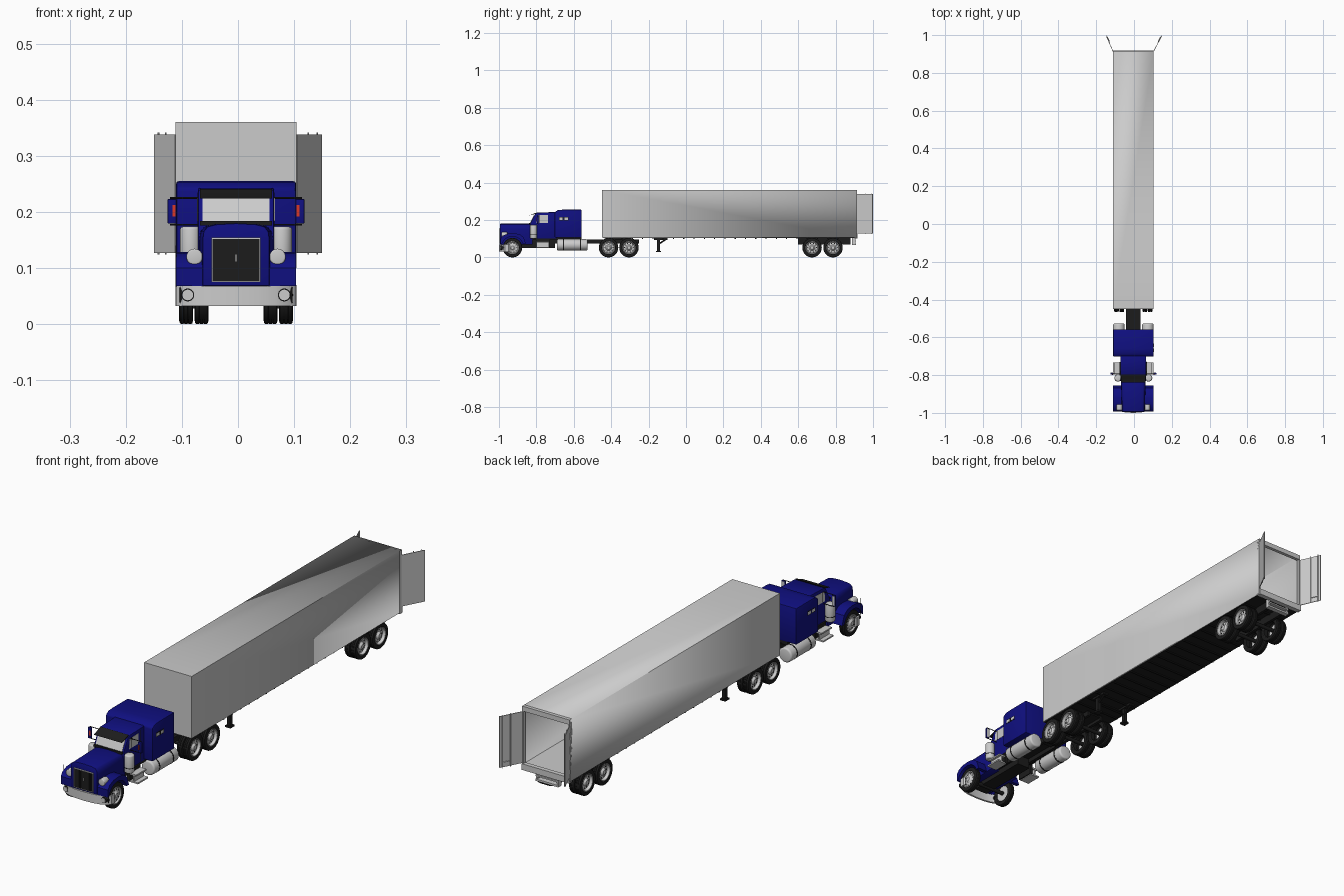
import bpy, bmesh, math
from mathutils import Vector, Matrix

def mat(name, r, g, b):
    m = bpy.data.materials.new(name)
    m.diffuse_color = (r, g, b, 1)
    return m

BLUE = mat("blue_paint", 0.005, 0.005, 0.22)
DARK = mat("dark", 0.012, 0.012, 0.012)
CHROME = mat("pale_metal", 0.65, 0.65, 0.65)
RED = mat("red_lens", 0.7, 0.04, 0.02)

def finish(name, bm, m=None, bevel=0, seg=2):
    bmesh.ops.recalc_face_normals(bm, faces=bm.faces)
    if bevel:
        edges = [e for e in bm.edges if e.calc_face_angle(0) > 0.6]
        bmesh.ops.bevel(bm, geom=edges, offset=bevel, segments=seg, affect='EDGES', profile=0.5)
    me = bpy.data.meshes.new(name)
    bm.to_mesh(me)
    bm.free()
    me.shade_smooth()
    me.set_sharp_from_angle(angle=math.radians(32))
    if m:
        me.materials.append(m)
    ob = bpy.data.objects.new(name, me)
    bpy.context.collection.objects.link(ob)
    return ob

def box(name, x0, x1, y0, y1, z0, z1, m=None, bevel=0):
    bm = bmesh.new()
    bmesh.ops.create_cube(bm, size=1)
    for v in bm.verts:
        v.co = ((x0 + x1) / 2 + v.co.x * (x1 - x0), (y0 + y1) / 2 + v.co.y * (y1 - y0),
                (z0 + z1) / 2 + v.co.z * (z1 - z0))
    return finish(name, bm, m, bevel)

def rod(name, p, q, r, m=None, n=16, bevel=0):
    p, q = Vector(p), Vector(q)
    bm = bmesh.new()
    bmesh.ops.create_cone(bm, cap_ends=True, segments=n, radius1=r, radius2=r, depth=(q - p).length)
    rot = (q - p).to_track_quat('Z', 'Y').to_matrix().to_4x4()
    bm.transform(Matrix.Translation((p + q) / 2) @ rot)
    return finish(name, bm, m, bevel, 3)

def prism(name, pts, axis, a, b, m=None, bevel=0, scale=1):
    """Extrude a 2D profile along an axis; scale widens the far end."""
    put = {'x': lambda u, v, t: (t, u, v), 'y': lambda u, v, t: (u, t, v),
           'z': lambda u, v, t: (u, v, t)}[axis]
    bm = bmesh.new()
    A = [bm.verts.new(put(u, v, a)) for u, v in pts]
    B = [bm.verts.new(put(u * scale, v, b)) for u, v in pts]
    n = len(pts)
    bm.faces.new(A)
    bm.faces.new(B[::-1])
    for i in range(n):
        bm.faces.new((A[i], A[(i + 1) % n], B[(i + 1) % n], B[i]))
    return finish(name, bm, m, bevel)

def lathe_x(name, prof, m=None, n=32):
    bm = bmesh.new()
    vs = [bm.verts.new((x, r, 0)) for x, r in prof]
    es = [bm.edges.new(p) for p in zip(vs, vs[1:])]
    bmesh.ops.spin(bm, geom=vs + es, cent=(0, 0, 0), axis=(1, 0, 0), angle=2 * math.pi, steps=n)
    bmesh.ops.remove_doubles(bm, verts=bm.verts, dist=1e-5)
    return finish(name, bm, m)

def mirrored(half):
    return half + [(-x, y) for x, y in reversed(half) if abs(x) > 1e-6]

# Trailer shell, open at the back
bm = bmesh.new()
bmesh.ops.create_cube(bm, size=1)
for v in bm.verts:
    v.co = (v.co.x * 0.216, 0.2315 + v.co.y * 1.363, 0.2325 + v.co.z * 0.255)
bm.faces.ensure_lookup_table()
bmesh.ops.delete(bm, geom=[max(bm.faces, key=lambda f: f.calc_center_median().y)], context='FACES')
shell = finish("trailer_shell", bm)
sol = shell.modifiers.new("wall", 'SOLIDIFY')
sol.thickness = 0.003
box("trailer_floor", -0.105, 0.105, -0.445, 0.912, 0.108, 0.122)
box("rear_header", -0.108, 0.108, 0.9, 0.914, 0.34, 0.36)
box("rear_sill", -0.108, 0.108, 0.9, 0.918, 0.1, 0.125)
box("underfloor", -0.104, 0.104, -0.445, 0.9, 0.1025, 0.106, DARK)
for i in range(23):
    y = -0.4 + i * 0.055
    box("crossmember", -0.102, 0.102, y, y + 0.006, 0.098, 0.103, DARK)

for s in (-1, 1):
    box("rear_post", s * 0.102, s * 0.108, 0.9, 0.914, 0.11, 0.35)
    # Swung-open door with locking rods
    hinge, tip = Vector((s * 0.107, 0.913)), Vector((s * 0.1485 + 0.0035, 0.999))
    d = (tip - hinge).normalized()
    nrm = Vector((-d.y, d.x)) * 0.0015
    prism("rear_door", [tuple(hinge + nrm), tuple(hinge - nrm), tuple(tip - nrm), tuple(tip + nrm)],
          'z', 0.127, 0.338)
    for k in (0.55, 0.9):
        p = hinge.lerp(tip, k) + Vector((-s * 0.003, 0))
        rod("lock_rod", (p.x, p.y, 0.124), (p.x, p.y, 0.342), 0.0014, None, 8)
    h = hinge.lerp(tip, 0.6) + Vector((-s * 0.004, 0))
    rod("door_handle", (h.x, h.y, 0.148), (p.x, p.y, 0.148), 0.002, None, 8)
    # Rear guard, landing gear and trailer rails
    box("guard_strut", s * 0.045, s * 0.052, 0.888, 0.905, 0.066, 0.104)
    box("landing_leg", s * 0.062, s * 0.076, -0.155, -0.139, 0.035, 0.105, DARK)
    box("landing_foot", s * 0.057, s * 0.081, -0.16, -0.134, 0.028, 0.035, DARK)
    rod("landing_brace", (s * 0.069, -0.147, 0.07), (s * 0.069, -0.1, 0.102), 0.004, DARK, 8)
    box("landing_mount", s * 0.058, s * 0.08, -0.17, -0.1, 0.094, 0.104, DARK)
    box("bogie_rail", s * 0.03, s * 0.042, 0.6, 0.88, 0.07, 0.104, DARK)
    box("chassis_rail", s * 0.026, s * 0.038, -0.96, -0.25, 0.074, 0.096, DARK)
rod("landing_crossbar", (-0.07, -0.147, 0.07), (0.07, -0.147, 0.07), 0.004, DARK, 8)
box("rear_guard_bar", -0.052, 0.052, 0.888, 0.908, 0.066, 0.074)
box("rear_guard_step", -0.052, 0.052, 0.888, 0.908, 0.085, 0.091)
box("fifth_wheel", -0.05, 0.05, -0.43, -0.29, 0.092, 0.104, DARK, 0.003)
box("chassis_deck", -0.038, 0.038, -0.56, -0.25, 0.086, 0.092, DARK)
box("engine_block", -0.03, 0.03, -0.97, -0.7, 0.05, 0.1, DARK)

# Wheel masters: grooved tyre and dished rim
R = 0.052
tyre = lathe_x("tyre", [(-0.009, 0.033), (-0.012, 0.037), (-0.0125, 0.045), (-0.011, 0.0505), (-0.008, R),
                        (-0.0045, R), (-0.004, 0.0505), (-0.003, 0.0505), (-0.0025, R), (0.0025, R),
                        (0.003, 0.0505), (0.004, 0.0505), (0.0045, R), (0.008, R), (0.011, 0.0505),
                        (0.0125, 0.045), (0.012, 0.037), (0.009, 0.033), (-0.009, 0.033)], DARK)
def rim(name, dish, hub):
    return lathe_x(name, [(-0.008, 0), (-0.008, 0.034), (0.0115, 0.035), (0.0115, 0.032), (dish, 0.029),
                          (dish + 0.002, 0.016), (hub - 0.002, 0.0115), (hub, 0.009), (hub, 0)], CHROME, 28)
rear_rim, front_rim = rim("rear_rim", 0.0, 0.010), rim("front_rim", 0.006, 0.014)
bm = bmesh.new()
for i in range(10):
    a = i * math.tau / 10
    bmesh.ops.create_cone(bm, cap_ends=True, segments=10, radius1=0.003, radius2=0.003, depth=0.004,
                          matrix=Matrix.Translation((0, 0.0235 * math.cos(a), 0.0235 * math.sin(a)))
                          @ Matrix.Rotation(math.pi / 2, 4, 'Y'))
holes = finish("rim_holes", bm, DARK)

def place(src, s, x, y, dx=0):
    ob = bpy.data.objects.new(src.name, src.data)
    bpy.context.collection.objects.link(ob)
    ob.location = (s * (x + dx), y, R)
    ob.rotation_euler.z = 0 if s > 0 else math.pi

for s in (-1, 1):
    place(tyre, s, 0.089, -0.928)
    place(front_rim, s, 0.089, -0.928)
    place(holes, s, 0.089, -0.928, 0.0055)
    for y in (-0.414, -0.305, 0.674, 0.786):
        place(tyre, s, 0.0615, y)
        place(tyre, s, 0.089, y)
        place(rear_rim, s, 0.089, y)
        place(holes, s, 0.089, y, -0.0005)
for y in (-0.928, -0.414, -0.305, 0.674, 0.786):
    rod("axle", (-0.085, y, R), (0.085, y, R), 0.008, DARK, 12)
for o in (tyre, rear_rim, front_rim, holes):
    bpy.data.objects.remove(o)

# Hood, cab and sleeper
prism("hood", mirrored([(0.06, 0.068), (0.06, 0.15), (0.058, 0.165), (0.051, 0.174), (0.035, 0.178),
                        (0, 0.18)]), 'y', -0.994, -0.82, BLUE, 0.003, 1.1)
prism("cab", [(-0.832, 0.1), (-0.832, 0.183), (-0.808, 0.23), (-0.795, 0.239), (-0.69, 0.243), (-0.69, 0.1)],
      'x', -0.068, 0.068, BLUE, 0.004)
prism("sleeper", [(-0.702, 0.105), (-0.702, 0.242), (-0.685, 0.253), (-0.66, 0.255), (-0.558, 0.255),
                  (-0.558, 0.105)], 'x', -0.107, 0.107, BLUE, 0.005)
prism("windshield", [(-0.8335, 0.184), (-0.8135, 0.224), (-0.806, 0.224), (-0.826, 0.184)],
      'x', -0.06, 0.06, CHROME)
box("windshield_wiper_cowl", -0.064, 0.064, -0.84, -0.828, 0.176, 0.184, DARK)
prism("sun_visor", [(-0.84, 0.224), (-0.83, 0.226), (-0.797, 0.241), (-0.8, 0.234)], 'x', -0.064, 0.064, DARK)

# Grille with frame and crossed bars
box("grille", -0.042, 0.042, -0.997, -0.99, 0.077, 0.152, DARK)
for i in range(13):
    x = -0.039 + i * 0.0065
    box("grille_bar", x - 0.0005, x + 0.0005, -0.998, -0.996, 0.078, 0.151, DARK)
for z in (0.076, 0.153):
    box("grille_frame", -0.044, 0.044, -0.999, -0.99, z - 0.001, z + 0.001, CHROME)
box("hood_ornament", -0.001, 0.001, -0.999, -0.99, 0.112, 0.124, CHROME)

# Wrapped front bumper
outer = [(0.108, -0.95), (0.107, -0.968), (0.095, -0.981), (0.07, -0.992), (0.04, -0.998), (0, -1.0)]
outline = mirrored(outer)
prism("front_bumper", outline + [(x * 0.95, y + 0.008) for x, y in reversed(outline)], 'z', 0.032, 0.068, CHROME)
rod("marker_pole", (-0.107, -0.972, 0.066), (-0.107, -0.972, 0.14), 0.0008, DARK, 6)

arch = [(-0.928 + 0.06 * math.cos(math.radians(a)), 0.052 + 0.06 * math.sin(math.radians(a)))
        for a in range(18, 163, 12)]
for s in (-1, 1):
    box("grille_side_frame", s * 0.042, s * 0.044, -0.999, -0.99, 0.076, 0.153, CHROME)
    # Fender arching over the front wheel
    prism("fender", [(-0.991, 0.068), (-0.992, 0.1), (-0.98, 0.116), (-0.955, 0.126), (-0.92, 0.129),
                     (-0.89, 0.124), (-0.868, 0.108), (-0.855, 0.07)] + arch, 'x', s * 0.055, s * 0.107, BLUE)
    # Lamps
    rod("headlight", (s * 0.074, -0.987, 0.12), (s * 0.074, -0.955, 0.12), 0.0145, CHROME, 24, 0.003)
    rod("fog_light_rim", (s * 0.086, -0.991, 0.052), (s * 0.086, -0.975, 0.052), 0.0115, DARK, 24)
    rod("fog_light", (s * 0.086, -0.993, 0.052), (s * 0.086, -0.98, 0.052), 0.0095, CHROME, 24)
    # Air cleaner and intake
    rod("air_cleaner", (s * 0.081, -0.815, 0.1), (s * 0.081, -0.815, 0.174), 0.019, CHROME, 24, 0.006)
    rod("air_cleaner_band", (s * 0.081, -0.815, 0.12), (s * 0.081, -0.815, 0.123), 0.0195, DARK, 24)
    # Side glass
    prism("door_window", [(-0.8, 0.184), (-0.795, 0.225), (-0.738, 0.227), (-0.738, 0.184)],
          'x', s * 0.066, s * 0.069, CHROME)
    box("door_window_trim", s * 0.067, s * 0.0693, -0.785, -0.782, 0.184, 0.226, DARK)
    box("door_seam", s * 0.067, s * 0.0685, -0.728, -0.726, 0.105, 0.235, DARK)
    for y in (-0.68, -0.653):
        box("sleeper_window_frame", s * 0.105, s * 0.1078, y, y + 0.024, 0.198, 0.215, DARK)
        box("sleeper_window", s * 0.105, s * 0.1083, y + 0.003, y + 0.021, 0.201, 0.212, CHROME)
    # Mirrors on arms
    box("mirror", s * 0.106, s * 0.122, -0.797, -0.788, 0.179, 0.223, BLUE, 0.002)
    box("mirror_glass", s * 0.108, s * 0.12, -0.789, -0.787, 0.182, 0.22, CHROME)
    box("mirror_lamp", s * 0.108, s * 0.113, -0.799, -0.795, 0.192, 0.212, RED)
    for z in (0.177, 0.225):
        rod("mirror_arm", (s * 0.066, -0.79, z), (s * 0.118, -0.79, z), 0.0015, DARK, 8)
    # Steps and fuel tank
    box("step_back", s * 0.06, s * 0.072, -0.8, -0.73, 0.052, 0.1, DARK)
    for z, x in ((0.05, 0.108), (0.08, 0.1)):
        box("step_tread", s * 0.065, s * x, -0.798, -0.732, z, z + 0.006)
    box("step_riser", s * 0.085, s * 0.09, -0.798, -0.732, 0.05, 0.084)
    rod("fuel_tank", (s * 0.077, -0.69, 0.067), (s * 0.077, -0.527, 0.067), 0.03, CHROME, 32, 0.007)
    for y in (-0.655, -0.565):
        rod("tank_strap", (s * 0.077, y - 0.003, 0.067), (s * 0.077, y + 0.003, 0.067), 0.0306, DARK, 32)
box("cab_underside", -0.066, 0.066, -0.82, -0.56, 0.092, 0.106, DARK)

# The body sits slightly left of the bounding-box centre
for ob in bpy.context.collection.objects:
    ob.location.x -= 0.0035
